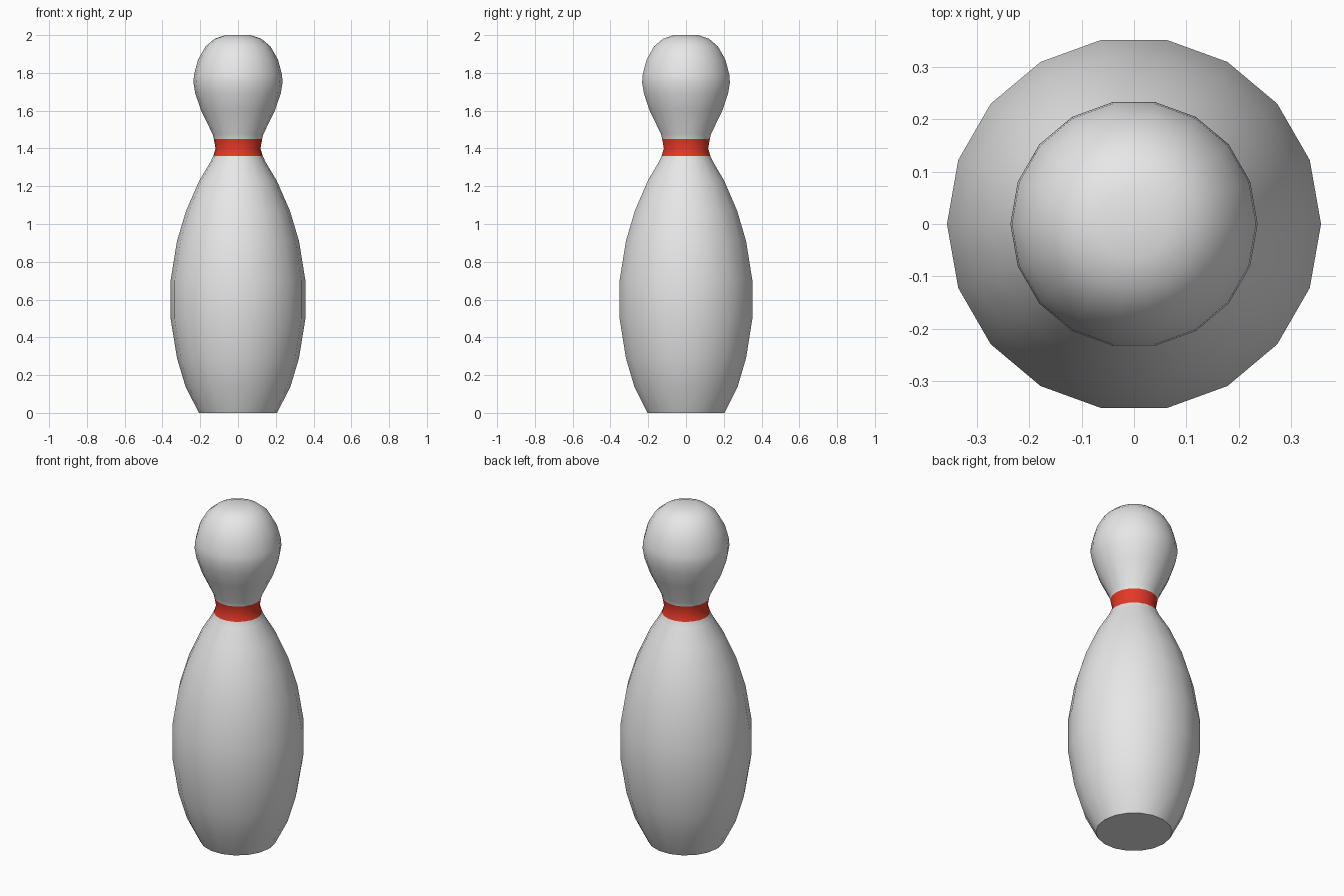
import bpy, bmesh, math

if "Cube" in bpy.data.objects:
    bpy.data.objects.remove(bpy.data.objects["Cube"])

SIDES = 18

def material(name, rgb):
    m = bpy.data.materials.new(name)
    m.diffuse_color = (*rgb, 1)
    m.use_nodes = True
    m.node_tree.nodes["Principled BSDF"].inputs["Base Color"].default_value = m.diffuse_color
    return m

# silhouette as (radius, height), from base to crown
profile = [(0.207, 0.0), (0.278, 0.14), (0.323, 0.29), (0.357, 0.50), (0.357, 0.70),
           (0.323, 0.91), (0.275, 1.07), (0.205, 1.23), (0.145, 1.33), (0.131, 1.36),
           (0.119, 1.40), (0.128, 1.45), (0.134, 1.475), (0.195, 1.60), (0.226, 1.69),
           (0.236, 1.75), (0.233, 1.79), (0.212, 1.87), (0.172, 1.94), (0.125, 1.98),
           (0.067, 2.0)]

# lathe the pin body
bm = bmesh.new()
rings = []
for r, z in profile:
    rings.append([bm.verts.new((r * math.cos(2 * math.pi * i / SIDES),
                                r * math.sin(2 * math.pi * i / SIDES), z))
                  for i in range(SIDES)])
for lo, hi in zip(rings, rings[1:]):
    for i in range(SIDES):
        j = (i + 1) % SIDES
        bm.faces.new((lo[i], lo[j], hi[j], hi[i]))

# flat base and crown
bm.faces.new(rings[0][::-1])
bm.faces.new(rings[-1])

# red neck stripe, chosen by height
for f in bm.faces:
    f.material_index = 1 if 1.36 < f.calc_center_median().z < 1.45 else 0

mesh = bpy.data.meshes.new("bowling_pin")
bm.to_mesh(mesh)
bm.free()
mesh.materials.append(material("white", (0.8, 0.8, 0.8)))
mesh.materials.append(material("red", (0.78, 0.04, 0.02)))
pin = bpy.data.objects.new("bowling_pin", mesh)
bpy.context.collection.objects.link(pin)

# smooth sides, crisp base edge
bpy.context.view_layer.objects.active = pin
pin.select_set(True)
bpy.ops.object.shade_smooth_by_angle(angle=math.radians(45))
